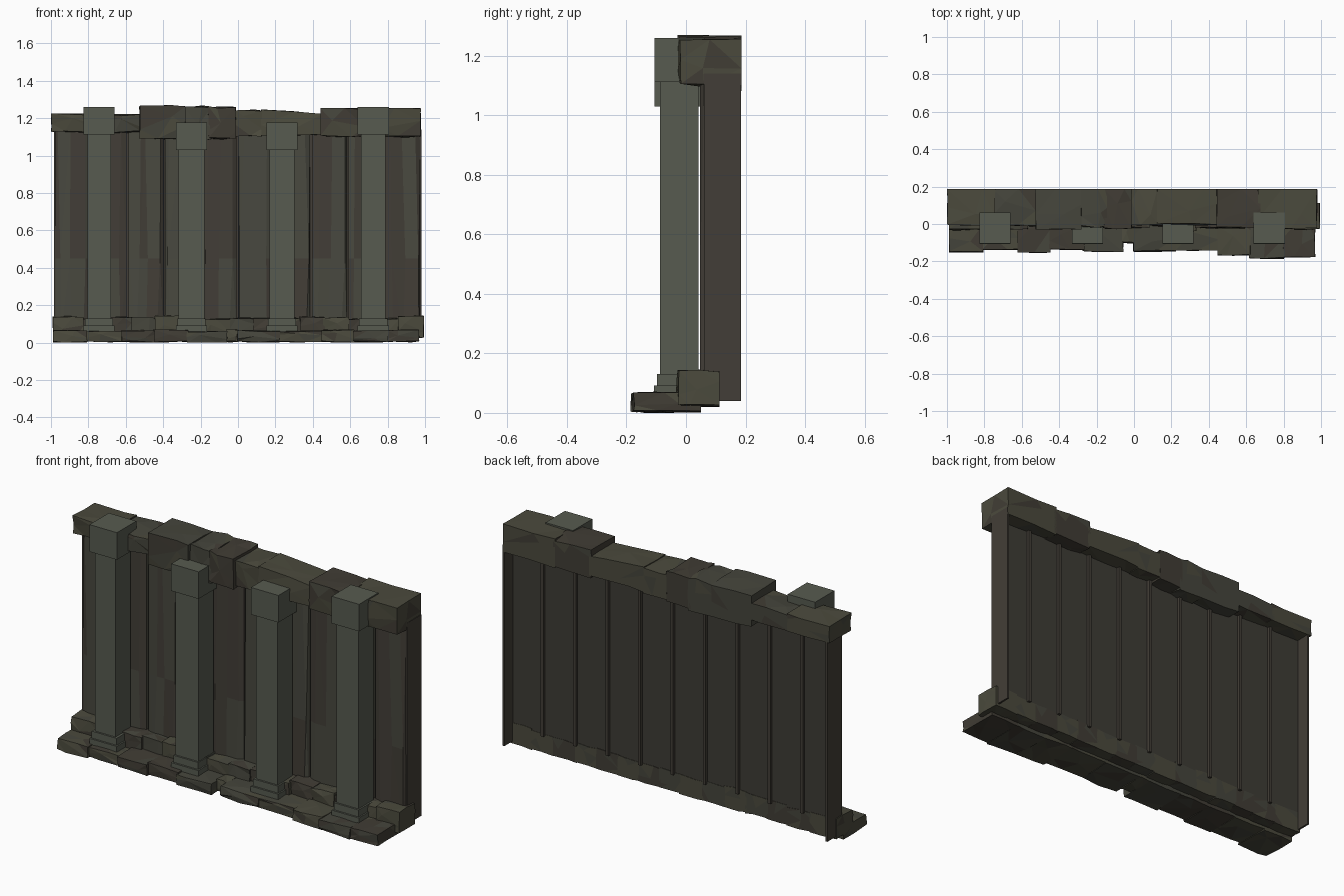
import bpy, bmesh, random

if "Cube" in bpy.data.objects:
    bpy.data.objects.remove(bpy.data.objects["Cube"])
random.seed(7)
R = random.uniform


def material(name, r, g, b):
    m = bpy.data.materials.new(name)
    m.diffuse_color = (r, g, b, 1)
    m.use_nodes = True
    m.node_tree.nodes["Principled BSDF"].inputs["Base Color"].default_value = m.diffuse_color
    return m


PILLAR = material("pillar_stone", 0.095, 0.105, 0.080)
ROCK = [material("rock_green", 0.070, 0.068, 0.046),
        material("rock_grey", 0.060, 0.060, 0.045),
        material("rock_brown", 0.052, 0.046, 0.035)]
SLAB = [material("slab_green", 0.066, 0.066, 0.050),
        material("slab_brown", 0.055, 0.048, 0.038)]
BACK = material("slab_back", 0.048, 0.045, 0.036)


def finish(bm, name, mats):
    bmesh.ops.recalc_face_normals(bm, faces=bm.faces[:])
    me = bpy.data.meshes.new(name)
    bm.to_mesh(me)
    bm.free()
    for m in mats:
        me.materials.append(m)
    ob = bpy.data.objects.new(name, me)
    bpy.context.collection.objects.link(ob)
    return ob


def block(bm, x0, x1, y0, y1, z0, z1):
    for v in bmesh.ops.create_cube(bm, size=1)["verts"]:
        v.co = (x0 + (v.co.x + .5) * (x1 - x0), y0 + (v.co.y + .5) * (y1 - y0),
                z0 + (v.co.z + .5) * (z1 - z0))


def rock(name, x0, x1, y0, y1, z0, z1, rough=.012, tilt=0):
    """Chipped boulder with a flat back: a subdivided box pulled inward at random."""
    bm = bmesh.new()
    block(bm, -1, 1, -1, 1, -1, 1)
    bmesh.ops.subdivide_edges(bm, edges=bm.edges[:], cuts=1, use_grid_fill=True)
    lo, hi = (x0, y0, z0), (x1, y1, z1)
    for v in bm.verts:
        n = tuple(round(c) for c in v.co)
        outer = sum(map(abs, n))
        p = [0, 0, 0]
        for i in range(3):
            half, mid = (hi[i] - lo[i]) / 2, (hi[i] + lo[i]) / 2
            if n[i] == 0:
                p[i] = mid + R(-.5, .5) * half
            elif i == 1 and n[1] == 1:
                p[i] = y1
            else:
                pull = R(0, rough) if outer > 1 else R(0, rough * .2)
                if i == 0:
                    pull *= .4
                p[i] = mid + n[i] * (half - pull)
        if n[2] == 1:
            p[2] -= tilt * (p[0] - x0) / (x1 - x0)
        v.co = p
    bmesh.ops.triangulate(bm, faces=bm.faces[:])
    a = random.randrange(3)
    for f in bm.faces:
        f.material_index = a if R(0, 1) < .75 else random.randrange(3)
    return finish(bm, name, ROCK)


# Ten upright wall slabs with shallow faceted fronts
X0, PITCH = -.983, .1962
for i in range(10):
    x0 = X0 + i * PITCH
    x1 = x0 + PITCH
    c0, c1, f = R(.02, .06), R(.02, .06), R(.047, .053)
    section = [(x0 + .005, .11), (x0 + .005, .062), (x0 + c0, f), (x0 + .1, f + R(-.003, .006)),
               (x1 - c1, f), (x1 - .005, .062), (x1 - .005, .11)]
    bm = bmesh.new()
    rings = []
    for z in (.04, .45, 1.14):
        rings.append([bm.verts.new((x + (R(-.016, .016) if 1 < k < 5 else 0), y, z))
                      for k, (x, y) in enumerate(section)])
    n = len(section)
    tone = int(i in (4, 6, 9))
    for a, b in zip(rings, rings[1:]):
        for k in range(n):
            face = bm.faces.new((a[k], a[(k + 1) % n], b[(k + 1) % n], b[k]))
            face.material_index = 2 if k == n - 1 else tone if R(0, 1) < .7 else 1 - tone
    bm.faces.new(rings[0])
    bm.faces.new(rings[-1])
    bmesh.ops.triangulate(bm, faces=bm.faces[:])
    finish(bm, "wall_slab", SLAB + [BACK])

# Narrow ribs closing the joints on the recessed back
bm = bmesh.new()
for i in range(1, 10):
    x = X0 + i * PITCH
    block(bm, x - .008, x + .008, .085, .126, .12, 1.13)
finish(bm, "joint_rib", [SLAB[1]])

# Side plates running back past the recessed wall
bm = bmesh.new()
for x in (-.985, .97):
    block(bm, x, x + .01, .06, .185, .04, 1.14)
finish(bm, "side_plate", [SLAB[1]])

# Capping stones: x0, x1, front y, z0, z1, slope of the top
for x0, x1, y0, z0, z1, t in (
        (-1.0, -.74, -.01, 1.12, 1.228, 0), (-.76, -.52, -.01, 1.12, 1.224, 0),
        (-.53, -.28, -.03, 1.085, 1.27, 0), (-.29, -.14, -.02, 1.08, 1.268, 0),
        (-.16, -.01, -.03, 1.085, 1.268, .005), (-.015, .13, -.01, 1.10, 1.252, .005),
        (.12, .46, -.01, 1.105, 1.256, .03), (.44, .68, -.025, 1.095, 1.256, 0),
        (.66, .98, -.03, 1.095, 1.258, 0)):
    rock("cap_stone", x0, x1, y0, .187, z0, z1, .014, t)

# Upper footing course
edges = [-.985, -.83, -.69, -.57, -.44, -.31, -.18, -.04, .08, .21, .33, .46, .59, .73, .86, .995]
for a, b in zip(edges, edges[1:]):
    rock("upper_footing_stone", a - .006, min(b + .006, .995), R(-.045, -.015), .112,
         .02, R(.13, .147), .010)

# Lower footing course: right edge and front y of each stone
x = -.985
for x1, y0 in ((-.81, -.153), (-.62, -.14), (-.45, -.155), (-.27, -.14), (-.06, -.15),
               (0, -.105), (.22, -.15), (.45, -.145), (.62, -.17), (.80, -.187), (.965, -.182)):
    rock("lower_footing_stone", x - .005, x1 + .005, y0, .05, 0, R(.065, .075), .010)
    x = x1

# Four square pillars: stepped base, shaft and block capital
for cx, top, w in ((-.742, 1.26, .062), (-.248, 1.178, .07), (.235, 1.178, .066), (.723, 1.26, .066)):
    bm = bmesh.new()
    for h, y0, y1, z0, z1 in ((.083, -.107, .06, .06, .092), (.075, -.097, .052, .09, .13),
                              (w, -.087, .042, .13, top - .14),
                              (.083, -.105, .062, top - .148, top)):
        block(bm, cx - h, cx + h, y0, y1, z0, z1)
    finish(bm, "pillar", [PILLAR])
